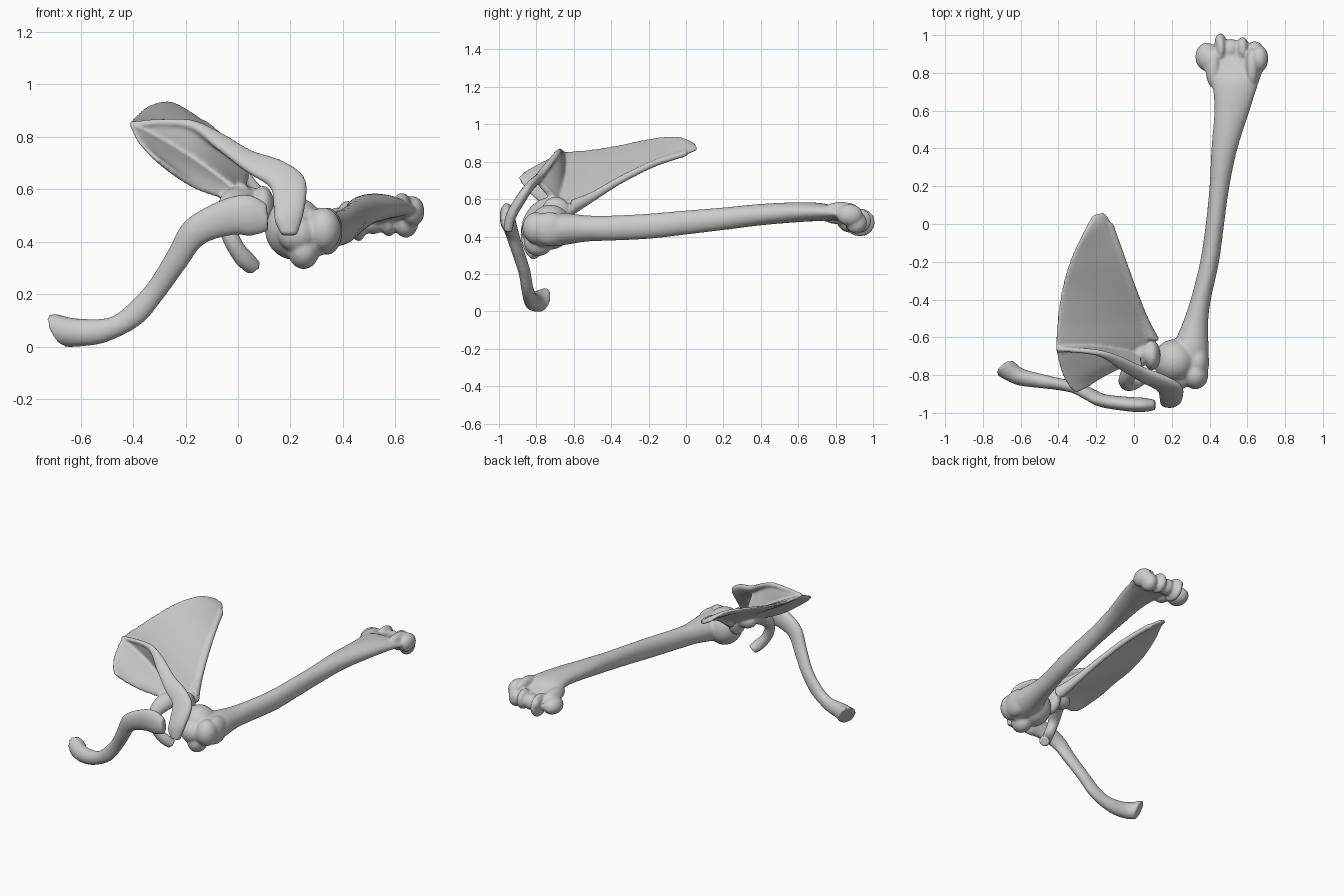
import bpy, bmesh, math
from mathutils import Vector, Matrix


def catmull(p0, p1, p2, p3, t):
    return 0.5 * (2 * p1 + (p2 - p0) * t + (2 * p0 - 5 * p1 + 4 * p2 - p3) * t * t
                  + (3 * p1 - p0 - 3 * p2 + p3) * t ** 3)


def loft(bm, rows, power=1.0, bulge=0.0, steps=6, seg=32):
    """Skin oval sections; each row is edge A, edge B, half thickness."""
    rows = [(Vector(a), Vector(b), Vector((t, 0, 0))) for a, b, t in rows]
    ext = [rows[0]] + rows + [rows[-1]]
    fine = []
    for i in range(len(rows) - 1):
        for s in range(steps):
            fine.append([catmull(*(ext[i + k][c] for k in range(4)), s / steps) for c in range(3)])
    fine.append(rows[-1])
    mids = [(a + b) / 2 for a, b, _ in fine]
    rings = []
    for i, (a, b, t) in enumerate(fine):
        tangent = mids[min(i + 1, len(mids) - 1)] - mids[max(i - 1, 0)]
        n = (b - a).cross(tangent).normalized()
        ring = []
        for k in range(seg):
            ang = 2 * math.pi * k / seg
            c, s = math.cos(ang), math.sin(ang)
            h = math.copysign(abs(s) ** power, s) * max(t.x, 0.006)
            h += bulge * (1 - c * c) * (b - a).length
            ring.append(bm.verts.new(mids[i] + (b - a) / 2 * c + n * h))
        rings.append(ring)
    faces = [bm.faces.new(rings[0]), bm.faces.new(rings[-1])]
    for r, q in zip(rings, rings[1:]):
        for k in range(seg):
            j = (k + 1) % seg
            faces.append(bm.faces.new((r[k], r[j], q[j], q[k])))
    bmesh.ops.recalc_face_normals(bm, faces=faces)


def blob(bm, center, radii):
    m = Matrix.Translation(center) @ Matrix.Diagonal((*radii, 1))
    bmesh.ops.create_uvsphere(bm, u_segments=28, v_segments=18, radius=1, matrix=m)


def finish(bm, name, smooth=5):
    """Fuse overlapping pieces into one smooth bone."""
    mesh = bpy.data.meshes.new(name)
    bm.to_mesh(mesh)
    bm.free()
    ob = bpy.data.objects.new(name, mesh)
    bpy.context.collection.objects.link(ob)
    r = ob.modifiers.new("fuse", 'REMESH')
    r.mode = 'VOXEL'
    r.voxel_size = 0.008
    r.use_smooth_shade = True
    s = ob.modifiers.new("soften", 'SMOOTH')
    s.factor = 0.5
    s.iterations = smooth


# collar bone: S-shaped, flattened at the outer end
bm = bmesh.new()
loft(bm, [
    ((-.645, -.765, .0), (-.718, -.76, .125), .055),
    ((-.60, -.81, .0), (-.615, -.805, .107), .046),
    ((-.50, -.835, .018), (-.50, -.825, .108), .038),
    ((-.37, -.85, .085), (-.43, -.845, .15), .032),
    ((-.28, -.865, .19), (-.345, -.865, .24), .032),
    ((-.20, -.90, .30), (-.27, -.905, .36), .033),
    ((-.13, -.935, .39), (-.20, -.935, .48), .035),
    ((-.02, -.95, .425), (-.06, -.955, .56), .038),
    ((.05, -.955, .422), (.04, -.96, .578), .038),
    ((.115, -.958, .44), (.11, -.958, .545), .027)])
finish(bm, "collar_bone")

# shoulder blade: main plate
bm = bmesh.new()
loft(bm, [
    ((-.22, .045, .895), (-.16, .06, .865), .012),
    ((-.27, -.05, .932), (-.12, .0, .84), .014),
    ((-.34, -.20, .918), (-.065, -.17, .79), .014),
    ((-.385, -.36, .885), (.0, -.35, .70), .014),
    ((-.407, -.52, .86), (.06, -.50, .61), .016),
    ((-.412, -.66, .845), (.11, -.62, .54), .018),
    ((-.385, -.78, .79), (.05, -.70, .54), .018),
    ((-.345, -.86, .745), (-.13, -.79, .59), .014),
    ((-.31, -.895, .715), (-.24, -.86, .66), .010)], power=0.6)
# thick outer border of the plate
loft(bm, [
    ((-.15, .01, .86), (-.11, .0, .835), .016),
    ((-.085, -.17, .80), (-.05, -.17, .78), .018),
    ((-.025, -.35, .715), (.015, -.35, .69), .02),
    ((.03, -.50, .625), (.075, -.50, .60), .026),
    ((.06, -.61, .58), (.13, -.61, .53), .04)])
# upright ridge wall
loft(bm, [
    ((-.40, -.65, .83), (-.40, -.66, .85), .012),
    ((-.20, -.65, .70), (-.20, -.68, .85), .012),
    ((-.08, -.66, .63), (-.08, -.735, .785), .014),
    ((.0, -.68, .59), (.01, -.785, .715), .016),
    ((.025, -.69, .58), (.045, -.80, .70), .016)], power=0.6)
# ridge crest sweeping into the overhanging tip
loft(bm, [
    ((-.41, -.672, .84), (-.41, -.655, .857), .010),
    ((-.20, -.69, .835), (-.20, -.67, .865), .016),
    ((-.08, -.765, .755), (-.08, -.70, .82), .018),
    ((.03, -.83, .67), (.05, -.76, .745), .021),
    ((.12, -.875, .61), (.17, -.81, .705), .025),
    ((.135, -.92, .54), (.255, -.86, .64), .028),
    ((.14, -.95, .48), (.255, -.925, .53), .027),
    ((.165, -.955, .425), (.225, -.95, .425), .022)], power=0.7)
# socket and neck
blob(bm, (.095, -.695, .525), (.045, .08, .088))
blob(bm, (.03, -.69, .555), (.075, .055, .055))
# hooked process
loft(bm, [
    ((.06, -.71, .54), (-.02, -.70, .60), .05),
    ((.02, -.78, .51), (-.06, -.78, .58), .04),
    ((-.01, -.83, .47), (-.08, -.84, .51), .034),
    ((.015, -.845, .40), (-.06, -.86, .41), .032),
    ((.055, -.825, .355), (-.01, -.84, .32), .032),
    ((.085, -.80, .32), (.035, -.80, .28), .032)])
finish(bm, "shoulder_blade", 4)

# upper arm bone: shaft flaring to a flat lower end
bm = bmesh.new()
loft(bm, [
    ((.17, -.78, .43), (.385, -.80, .43), .09),
    ((.20, -.66, .44), (.395, -.68, .44), .088),
    ((.255, -.53, .443), (.392, -.53, .443), .07),
    ((.30, -.40, .445), (.407, -.40, .445), .067),
    ((.35, -.20, .455), (.45, -.20, .455), .067),
    ((.38, .0, .475), (.477, .0, .475), .064),
    ((.40, .20, .495), (.505, .20, .495), .06),
    ((.41, .40, .517), (.548, .40, .517), .057),
    ((.425, .60, .53), (.612, .60, .53), .053),
    ((.412, .74, .53), (.657, .74, .53), .046),
    ((.37, .82, .51), (.685, .82, .52), .030),
    ((.36, .90, .485), (.69, .90, .50), .028)])
# ball and knobs of the upper end
for c, r in [((.215, -.725, .45), (.113, .115, .12)),
             ((.325, -.80, .445), (.068, .075, .085)),
             ((.25, -.79, .365), (.06, .075, .07)),
             ((.34, -.73, .44), (.058, .10, .09)),
             ((.225, -.82, .43), (.075, .06, .07)),
             # side knobs and supporting columns of the lower end
             ((.385, .885, .475), (.06, .075, .055)),
             ((.665, .875, .515), (.046, .07, .058)),
             ((.625, .83, .54), (.035, .10, .045)),
             ((.42, .82, .51), (.04, .10, .045)),
             # pulley-shaped joint surface
             ((.46, .93, .475), (.032, .08, .075)),
             ((.515, .925, .48), (.05, .055, .052)),
             ((.575, .925, .485), (.034, .066, .066)),
             ((.64, .91, .475), (.048, .058, .06)),
             ((.45, .965, .495), (.022, .042, .035))]:
    blob(bm, c, r)
finish(bm, "upper_arm_bone", 6)
